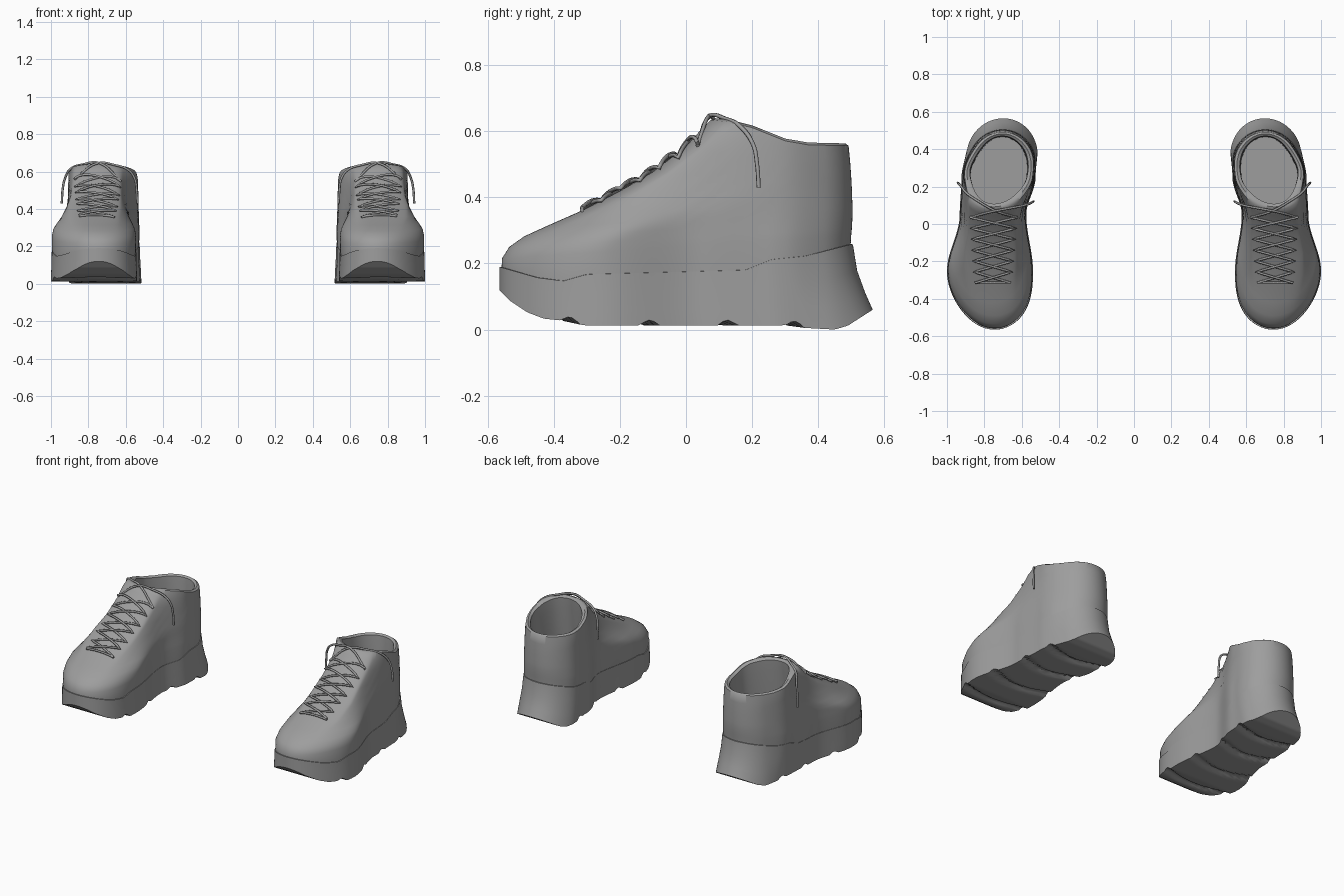
import bpy, bmesh, math
from mathutils import Vector
from mathutils.bvhtree import BVHTree

if "Cube" in bpy.data.objects:
    bpy.data.objects.remove(bpy.data.objects["Cube"])

N = 110  # samples along each side of a ring
M = 10   # divisions across the tread

grey = bpy.data.materials.new("grey")
grey.diffuse_color = (0.34, 0.34, 0.34, 1)
grey.use_nodes = True
grey.node_tree.nodes["Principled BSDF"].inputs["Base Color"].default_value = grey.diffuse_color


def keys(y, table, smooth=False):
    """Interpolate a (y, value) table."""
    if y <= table[0][0]:
        return table[0][1]
    for (a, va), (b, vb) in zip(table, table[1:]):
        if y <= b:
            t = (y - a) / (b - a)
            if smooth:
                t = t * t * (3 - 2 * t)
            return va + (vb - va) * t
    return table[-1][1]


# Plan shape of one shoe and its height lines along y
HALF = [(-.565, .23), (-.25, .23), (.05, .178), (.25, .198), (.42, .19), (.57, .19)]
CENTRE = [(-.565, .745), (-.25, .77), (.05, .754), (.25, .724), (.42, .704), (.565, .70)]
SOLE_TOP = [(-.565, .19), (-.45, .157), (-.37, .147), (-.3, .167), (0, .175),
            (.18, .18), (.26, .212), (.36, .222), (.5, .258)]
SOLE_BOTTOM = [(-.565, .12), (-.53, .085), (-.48, .052), (-.43, .033), (-.38, .028),
               (-.31, .013), (.3, .013), (.36, .005), (.45, 0), (.49, .012), (.565, .06)]
COLLAR = [(.08, .638), (.13, .632), (.2, .615), (.25, .595), (.3, .575), (.37, .563), (.5, .56)]
GROOVES = (-.35, -.11, .125, .33)


def ring(yf, yb, lf, lb, scale, inset, zfun, flat=0):
    """Closed loop up the outer side and back down the inner; flat squares its front."""
    sides = []
    for i in range(N + 1):
        y = yf + (yb - yf) * (1 - math.cos(math.pi * i / N)) / 2
        f = max(0, 1 - (y - yf) / lf)
        q = max(0, 1 - (y - yf) / .05)
        b = max(0, 1 - (yb - y) / lb)
        front = (1 - flat) * math.sqrt(max(0, 1 - f * f)) + flat * math.sqrt(max(0, 1 - q * q))
        w = (keys(y, HALF, True) * scale - inset) * front * math.sqrt(max(0, 1 - b * b))
        sides.append((keys(y, CENTRE, True), w, y, zfun(y)))
    loop = [(c + w, y, z) for c, w, y, z in sides]
    loop += [(c - w, y, z) for c, w, y, z in sides[-2:0:-1]]
    return loop


def cap(bm, loop, zfun=None):
    """Close a ring with strips running from side to side."""
    n = 2 * N
    rows = []
    for i in range(N + 1):
        a, b = loop[i], loop[(n - i) % n]
        row = [a] * (M + 1)
        if a is not b:
            row = [a]
            for k in range(1, M):
                p = a.co.lerp(b.co, k / M)
                if zfun:
                    p.z = zfun(p.y, k / M)
                row.append(bm.verts.new(p))
            row.append(b)
        rows.append(row)
    for r, s in zip(rows, rows[1:]):
        for k in range(M):
            bm.faces.new(list(dict.fromkeys((r[k], r[k + 1], s[k + 1], s[k]))))


def loft(name, rings, angle, bottom=None):
    """Skin a stack of rings, cap both ends and mirror to the other foot."""
    bm = bmesh.new()
    loops = [[bm.verts.new(p) for p in r] for r in rings]
    for a, b in zip(loops, loops[1:]):
        for i in range(2 * N):
            j = (i + 1) % (2 * N)
            bm.faces.new((a[i], a[j], b[j], b[i]))
    cap(bm, loops[0], bottom)
    cap(bm, loops[-1])
    bmesh.ops.recalc_face_normals(bm, faces=bm.faces)
    tree = BVHTree.FromBMesh(bm)
    me = bpy.data.meshes.new(name)
    bm.to_mesh(me)
    bm.free()
    ob = bpy.data.objects.new(name, me)
    bpy.context.collection.objects.link(ob)
    me.materials.append(grey)
    bpy.context.view_layer.objects.active = ob
    ob.select_set(True)
    bpy.ops.object.shade_smooth_by_angle(angle=math.radians(angle))
    ob.select_set(False)
    mod = ob.modifiers.new("other_foot", 'MIRROR')
    mod.use_mirror_merge = False
    return tree


# Sole: curved tread grooves, flared heel and a small lip at the top
def tread(y, t=0):
    z = keys(y, SOLE_BOTTOM)
    for g in GROOVES:
        d = (y - g + .055 * math.sin(math.pi * t)) / .028
        if abs(d) < 1:
            z += .016 * math.cos(d * math.pi / 2)
    return z


def wall(t):
    return lambda y: keys(y, SOLE_BOTTOM) * (1 - t) + keys(y, SOLE_TOP) * t


loft("sole", [
    ring(-.565, .565, .31, .2, 1, 0, tread),
    ring(-.565, .543, .31, .2, 1, .001, lambda y: max(wall(.3)(y), tread(y) + .012)),
    ring(-.565, .518, .31, .2, 1, .003, wall(.65)),
    ring(-.565, .505, .31, .2, 1, .004, lambda y: keys(y, SOLE_TOP)),
    ring(-.555, .495, .31, .2, 1, .014, lambda y: keys(y, SOLE_TOP) + .002),
], 35, tread)


# Upper: rings climb from the sole line over the vamp to the collar
def slope(yf, zf, yb, zb):
    return lambda y: zf + (zb - zf) * (y - yf) / (yb - yf)


BODY = [  # front y, front z, back y, back z, width, front rounding, front flatness
    (-.557, .215, .500, .285, .980, .31, 0),
    (-.535, .250, .502, .305, .975, .32, 0),
    (-.490, .282, .503, .325, .970, .34, .05),
    (-.420, .314, .504, .345, .965, .38, .12),
    (-.320, .358, .504, .370, .960, .44, .28),
    (-.200, .420, .503, .395, .955, .46, .42),
    (-.100, .478, .502, .425, .950, .42, .50),
    (.000, .555, .500, .462, .945, .34, .55),
    (.050, .610, .497, .505, .940, .27, .50)]


def collar(dz):
    return lambda y: keys(y, COLLAR) + dz


upper = [ring(-.558, .498, .31, .2, .985, .003, lambda y: keys(y, SOLE_TOP) - .005)]
upper += [ring(a, c, l, .2, w, 0, slope(a, b, c, d), f) for a, b, c, d, w, l, f in BODY]
upper += [
    ring(.075, .492, .22, .2, .93, 0, collar(-.004), .3),
    ring(.092, .482, .21, .2, .93, .012, collar(.003), .2),
    ring(.108, .470, .20, .19, .93, .027, collar(-.006), .1),
    ring(.100, .467, .20, .19, .93, .031, collar(-.08), .1),
    ring(.050, .465, .19, .19, .93, .034, lambda y: .25),
]
surface = loft("upper", upper, 50)


# Laces: round cords laid over the vamp
def cord(name, pts, kind='POLY'):
    for side, sx in (("right", 1), ("left", -1)):
        cu = bpy.data.curves.new(name + "_" + side, 'CURVE')
        cu.dimensions = '3D'
        cu.bevel_depth = .0065
        cu.bevel_resolution = 1
        cu.resolution_u = 6
        cu.use_fill_caps = True
        sp = cu.splines.new(kind)
        dots = sp.bezier_points if kind == 'BEZIER' else sp.points
        dots.add(len(pts) - 1)
        for d, (x, y, z) in zip(dots, pts):
            if kind == 'BEZIER':
                d.co = (sx * x, y, z)
                d.handle_left_type = d.handle_right_type = 'AUTO'
            else:
                d.co = (sx * x, y, z, 1)
        cu.materials.append(grey)
        bpy.context.collection.objects.link(bpy.data.objects.new(name + "_" + side, cu))


def top_of(x, y):
    """Height of the upper under a plan position."""
    return surface.ray_cast(Vector((x, y, 2)), Vector((0, 0, -1)))[0].z


def drape(corners, lift):
    """Drop a zigzag of (x, y) corners onto the upper."""
    pts = []
    for (xa, ya), (xb, yb) in zip(corners, corners[1:]):
        for k in range(10):
            t = k / 9
            x, y = xa + (xb - xa) * t, ya + (yb - ya) * t
            pts.append((x, y, top_of(x, y) + lift))
    return pts


ROWS = 7


def eyelet(i, s):
    t = i / (ROWS - 1)
    return (.755 - .005 * t + s * (.095 + .03 * t), -.315 + .35 * t)


for name, s, lift in (("lace_a", 1, .007), ("lace_b", -1, .014)):
    cord(name, drape([eyelet(i, s if i % 2 else -s) for i in range(ROWS)], lift))
cord("lace_bottom_bar", drape([eyelet(0, -1), eyelet(0, 1)], .008))

# Loose lace ends crossing the throat and hanging on both sides
xi, xo, ye = eyelet(ROWS - 1, -1)[0], eyelet(ROWS - 1, 1)[0], eyelet(ROWS - 1, 1)[1]
cord("lace_end_outer", [(xi, ye, top_of(xi, ye) + .008), (.74, .07, .645), (.83, .12, .638),
                        (.895, .165, .614), (.926, .203, .56), (.938, .215, .5),
                        (.942, .22, .43)], 'BEZIER')
cord("lace_end_inner", [(xo, ye, top_of(xo, ye) + .008), (.75, .068, .645), (.66, .085, .635),
                        (.585, .1, .607), (.552, .112, .56), (.542, .118, .5),
                        (.538, .12, .43)], 'BEZIER')
